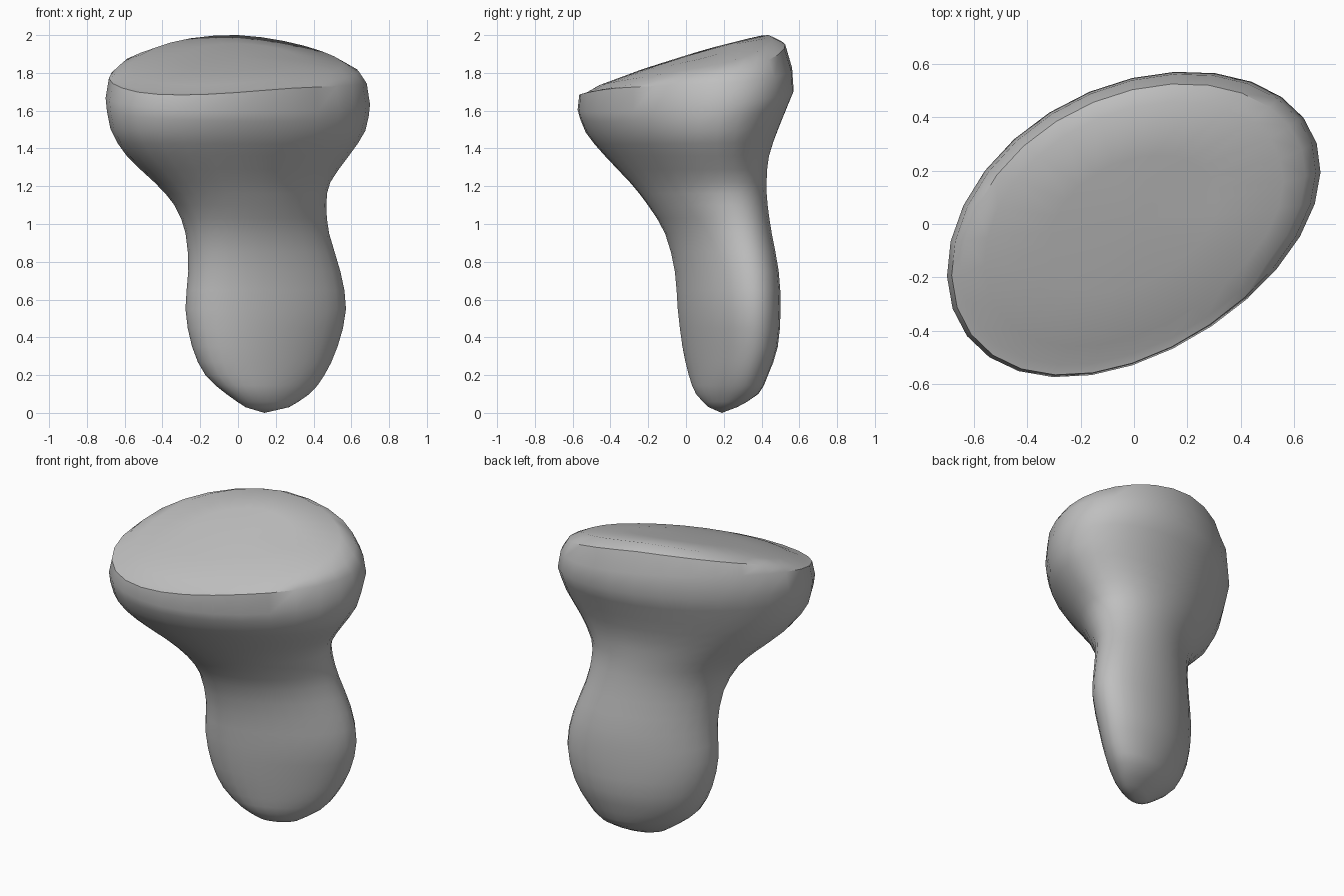
import bpy, bmesh, math
from mathutils import Vector

cube = bpy.data.objects.get("Cube")
if cube:
    bpy.data.objects.remove(cube, do_unlink=True)

SIDES = 28


def material(name, rgb):
    mat = bpy.data.materials.new(name)
    mat.use_nodes = True
    mat.diffuse_color = (*rgb, 1)
    mat.node_tree.nodes["Principled BSDF"].inputs["Base Color"].default_value = (*rgb, 1)
    return mat


def cross_section(z, x0, x1, y0, y1, skew, bulge, slope):
    """Ellipse leaning along its diagonal, flatter on one long side, on a tilted level."""
    cx, cy, rx, ry = (x0 + x1) / 2, (y0 + y1) / 2, (x1 - x0) / 2, (y1 - y0) / 2
    lean = math.asin(skew)
    ring = []
    for i in range(SIDES):
        a = 2 * math.pi * i / SIDES
        push = bulge * math.sin(a + lean / 2 - math.pi / 4) ** 2
        x = cx + rx * math.cos(a) - 0.6 * push
        y = cy + ry * math.sin(a + lean) + push
        ring.append((x, y, z + slope * (y - 0.5 * x)))
    return ring


def refine(rows):
    """Add a smoothly interpolated row between each pair."""
    result = []
    for i in range(len(rows) - 1):
        before, after = rows[max(i - 1, 0)], rows[min(i + 2, len(rows) - 1)]
        middle = [(9 * (b + c) - a - d) / 16
                  for a, b, c, d in zip(before, rows[i], rows[i + 1], after)]
        result += [rows[i], middle]
    return result + [rows[-1]]


def crown(x, y):
    """Height of the sloping, slightly domed top face."""
    corner = 0.1 * max(0, x) * max(0, y)
    return 1.888 + 0.3 * y - 0.1 * y * y - 0.06 * x - 0.15 * x * x - corner


def edge(x, y, z):
    """Upper edge of the rim: high and steep in front, lower and rounder behind."""
    blend = min(0.95, 0.72 - 0.55 * y)
    return x * 0.975, y * 0.985, z + blend * (crown(x, y) - z)


# Stem and flare: height, x range, y range, skew, bulge, slope
sections = [
    (0.03, 0.04, 0.27, 0.12, 0.27, 0.5, 0, 0),
    (0.10, -0.06, 0.38, 0.05, 0.38, 0.48, 0.01, 0),
    (0.20, -0.17, 0.46, 0.01, 0.43, 0.48, 0.015, 0),
    (0.35, -0.24, 0.53, -0.025, 0.48, 0.48, 0.02, 0),
    (0.55, -0.275, 0.575, -0.05, 0.495, 0.47, 0.02, 0),
    (0.75, -0.26, 0.545, -0.065, 0.485, 0.45, 0.02, 0),
    (0.95, -0.275, 0.485, -0.115, 0.45, 0.42, 0.015, 0),
    (1.10, -0.335, 0.47, -0.205, 0.43, 0.38, 0.01, 0),
    (1.22, -0.44, 0.49, -0.30, 0.425, 0.37, 0.01, 0),
    (1.36, -0.585, 0.59, -0.435, 0.435, 0.37, 0.02, 0),
    (1.50, -0.67, 0.68, -0.54, 0.485, 0.36, 0.03, 0.04),
    (1.65, -0.695, 0.705, -0.584, 0.561, 0.34, 0.03, 0.11),
]
rings = [cross_section(*row) for row in refine(sections)]

# Rounded rim, then the top face
rim = rings[-1]
rings.append([edge(*point) for point in rim])
for scale, drop, back_drop in ((0.92, 0.012, 0.06), (0.8, 0, 0), (0.45, 0, 0)):
    rings.append([(x * scale, y * scale,
                   crown(x * scale, y * scale) - drop - back_drop * max(0, y))
                  for x, y, z in rim])

# Loft the rings into one closed body
bm = bmesh.new()
loops = [[bm.verts.new(p) for p in ring] for ring in rings]
for low, high in zip(loops, loops[1:]):
    for i in range(SIDES):
        j = (i + 1) % SIDES
        bm.faces.new((low[i], low[j], high[j], high[i]))
for loop, tip in ((loops[0], Vector((0.14, 0.19, 0))), (loops[-1], Vector((0, 0, crown(0, 0))))):
    pole = bm.verts.new(tip)
    for i in range(SIDES):
        bm.faces.new((loop[i], loop[(i + 1) % SIDES], pole))
bmesh.ops.recalc_face_normals(bm, faces=bm.faces)

mesh = bpy.data.meshes.new("flared_body")
bm.to_mesh(mesh)
bm.free()
body = bpy.data.objects.new("flared_body", mesh)
bpy.context.collection.objects.link(body)
mesh.materials.append(material("plain_grey", (0.52, 0.52, 0.52)))

bpy.context.view_layer.objects.active = body
body.select_set(True)
bpy.ops.object.shade_smooth_by_angle(angle=math.radians(40))
